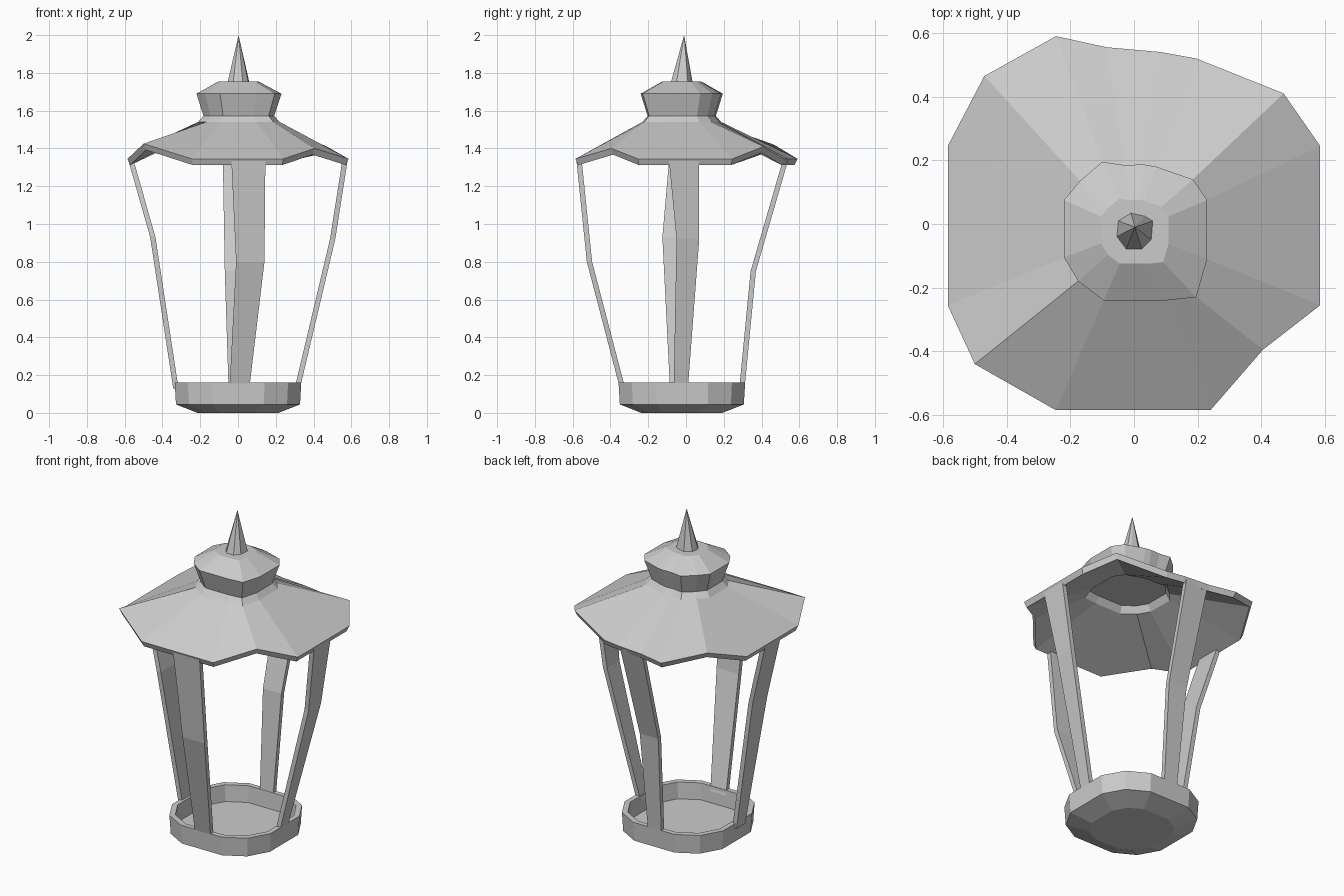
import bpy

if "Cube" in bpy.data.objects:
    bpy.data.objects.remove(bpy.data.objects["Cube"])

CY = -0.022  # the lantern's core sits slightly forward of the roof centre


def mesh_object(name, verts, faces):
    mesh = bpy.data.meshes.new(name)
    mesh.from_pydata(verts, [], faces)
    mesh.update()
    obj = bpy.data.objects.new(name, mesh)
    bpy.context.collection.objects.link(obj)
    return obj


def ring(outline, scale, z):
    """Scale an outline about the core axis; z is a number or one per point."""
    heights = z if isinstance(z, list) else [z] * len(outline)
    return [(x * scale, CY + (y - CY) * scale, h)
            for (x, y), h in zip(outline, heights)]


def loft(name, rings):
    """Skin equal-sized rings in order and cap both ends."""
    n = len(rings[0])
    verts = [v for r in rings for v in r]
    faces = [(k * n + i, k * n + (i + 1) % n, (k + 1) * n + (i + 1) % n, (k + 1) * n + i)
             for k in range(len(rings) - 1) for i in range(n)]
    faces.append(tuple(reversed(range(n))))
    faces.append(tuple(range((len(rings) - 1) * n, len(rings) * n)))
    return mesh_object(name, verts, faces)


# Base tray: rounded square with tapered underside and recessed floor
quarter = [(0.335, 0.14), (0.265, 0.265), (0.14, 0.335)]
base_outline = []
for _ in range(4):
    base_outline += quarter
    quarter = [(-y, x) for x, y in quarter]
base_outline = [(x, y + CY) for x, y in base_outline]
loft("base_tray", [ring(base_outline, s, z) for s, z in
                   [(0.64, 0), (0.98, 0.045), (1, 0.16), (0.91, 0.16), (0.89, 0.06)]])


# Bent flat posts: each station is (outward distance, edge a, edge b, height)
def post(name, stations, axis, sign, thick=0.028):
    rings = []
    for out, a, b, z in stations:
        pts = [(out, a), (out, b), (out - thick, b), (out - thick, a)]
        pts = [(sign * o, w) if axis == "x" else (w, sign * o) for o, w in pts]
        if (axis == "x") != (sign > 0):
            pts.reverse()
        rings.append([(x, y, z) for x, y in pts])
    loft(name, rings)


post("front_post", [(0.35, -0.045, 0.06, 0.13), (0.525, -0.01, 0.14, 0.8),
                    (0.58, -0.035, 0.145, 1.335)], "y", -1)
post("back_post", [(0.31, -0.05, 0.04, 0.13), (0.37, -0.07, 0.055, 0.75),
                   (0.54, -0.08, 0.07, 1.335)], "y", 1)
post("right_post", [(0.328, -0.065, 0.01, 0.13), (0.515, -0.05, 0.07, 0.92),
                    (0.58, -0.09, 0.07, 1.335)], "x", 1)
post("left_post", [(0.343, -0.085, 0.0, 0.13), (0.465, -0.125, 0.02, 0.93),
                   (0.58, -0.09, 0.06, 1.335)], "x", -1)

# Roof: irregular wavy skirt with raised corners, hollow underneath
skirt = [(-0.245, -0.585), (0.24, -0.585), (0.405, -0.395), (0.585, -0.255),
         (0.585, 0.245), (0.47, 0.41), (0.195, 0.52), (0.085, 0.54),
         (-0.085, 0.555), (-0.245, 0.59), (-0.47, 0.465), (-0.585, 0.245),
         (-0.585, -0.255), (-0.5, -0.44)]
neck = [(-0.095, -0.24), (0.1, -0.24), (0.195, -0.23), (0.23, -0.11),
        (0.23, 0.075), (0.185, 0.14), (0.07, 0.18), (0.03, 0.187),
        (-0.03, 0.185), (-0.1, 0.195), (-0.17, 0.135), (-0.22, 0.075),
        (-0.22, -0.105), (-0.175, -0.18)]
raised = {2: 1.40, 5: 1.41, 10: 1.42, 13: 1.425}
rim_z = [raised.get(i, 1.345) for i in range(len(skirt))]
loft("roof", [ring(neck, 0.82, 1.545),
              ring(neck, 0.92, 1.505),
              ring(skirt, 0.975, [z - 0.033 for z in rim_z]),
              ring(skirt, 1.0, rim_z),
              ring(neck, 0.96, 1.54),
              ring(neck, 0.82, 1.575)])

# Cap flaring out above the neck, then closing in
loft("roof_cap", [ring(neck, s, z) for s, z in [(0.82, 1.565), (1, 1.69), (0.47, 1.755)]])

# Pointed finial
spike = [(0.025, -0.08), (0.055, -0.05), (0.06, 0.01), (0.035, 0.025),
         (-0.01, 0.035), (-0.05, 0.01), (-0.055, -0.04), (-0.025, -0.08)]
verts = [(x, y, 1.75) for x, y in spike] + [(0.003, -0.01, 2.0)]
mesh_object("finial", verts, [(i, (i + 1) % 8, 8) for i in range(8)] + [tuple(range(7, -1, -1))])
